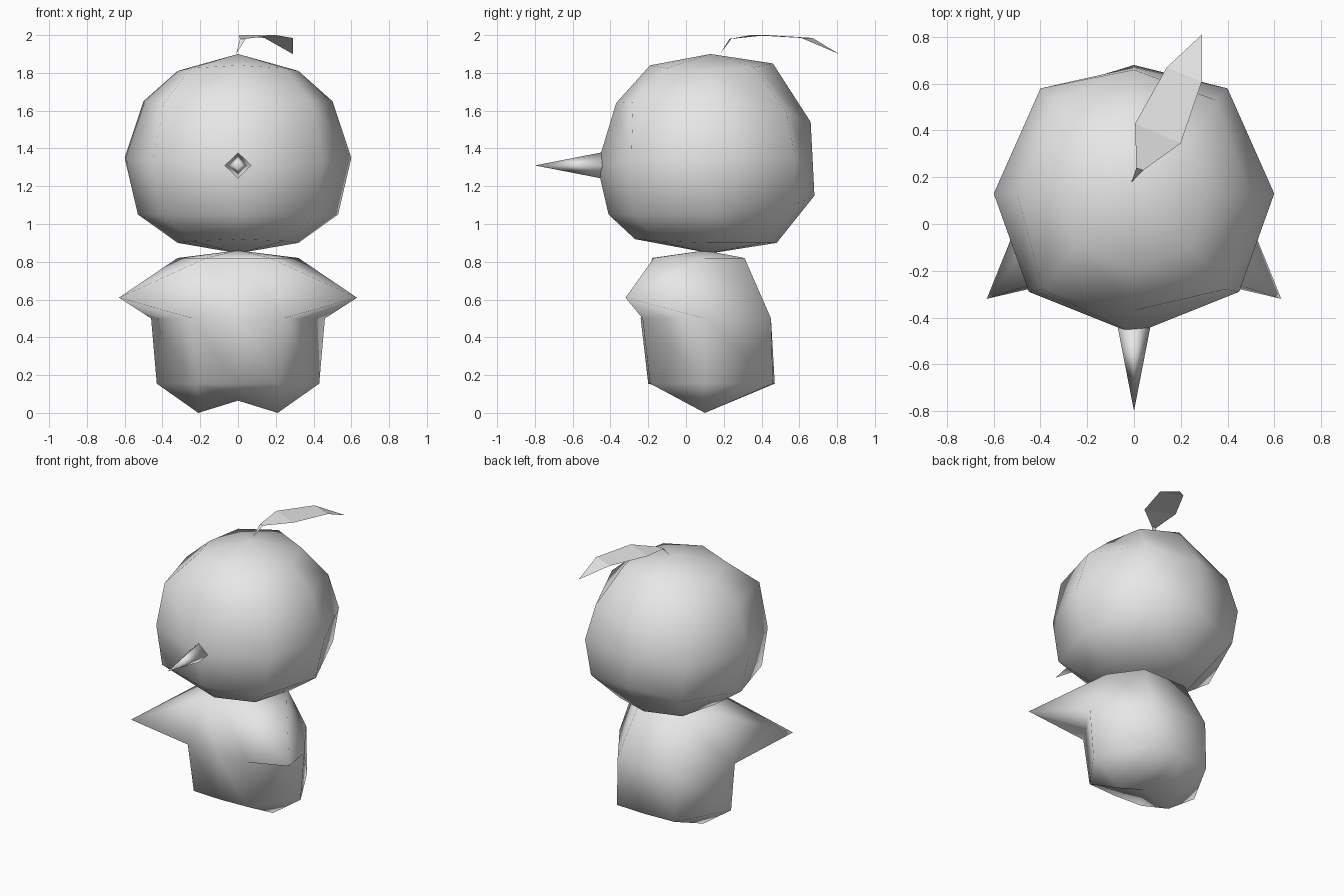
import bpy
import bmesh

# Remove the default cube only
default_cube = bpy.data.objects.get("Cube")
if default_cube:
    bpy.data.objects.remove(default_cube, do_unlink=True)

# One plain grey for everything
GREY = (0.8, 0.8, 0.8, 1.0)
material = bpy.data.materials.new("plain_grey")
material.use_nodes = True
material.diffuse_color = GREY
for node in material.node_tree.nodes:
    if node.type == 'BSDF_PRINCIPLED':
        node.inputs["Base Color"].default_value = GREY


def finish(name, bm, smooth=True, closed=True):
    """Turn a bmesh into a named, coloured object."""
    if closed:
        bmesh.ops.recalc_face_normals(bm, faces=bm.faces[:])
    for face in bm.faces:
        face.smooth = smooth
    mesh = bpy.data.meshes.new(name)
    bm.to_mesh(mesh)
    bm.free()
    mesh.materials.append(material)
    obj = bpy.data.objects.new(name, mesh)
    bpy.context.collection.objects.link(obj)
    return obj


def eight_sided_ring(bm, center_y, back, back_corner, side, front_corner, front):
    """Symmetric ring. back/front are (y, z), corners (x, y), side (x, z)."""
    back_z = (back[1] + side[1]) / 2
    front_z = (front[1] + side[1]) / 2
    half = [(*back_corner, back_z),
            (side[0], center_y, side[1]),
            (*front_corner, front_z)]
    mirrored = [(-x, y, z) for x, y, z in reversed(half)]
    points = [(0, *back)] + half + [(0, *front)] + mirrored
    return [bm.verts.new(p) for p in points]


def bridge(bm, lower, upper):
    """Join two rings with quads and return them in ring order."""
    count = len(lower)
    return [bm.faces.new((lower[i], lower[(i + 1) % count],
                          upper[(i + 1) % count], upper[i]))
            for i in range(count)]


def cap(bm, ring, point):
    """Close a ring with a fan around one point."""
    tip = bm.verts.new(point)
    for i, vert in enumerate(ring):
        bm.faces.new((vert, ring[(i + 1) % len(ring)], tip))


# Head: rings stacked from chin to crown
bm = bmesh.new()
HEAD_Y = 0.13
head_rings = [eight_sided_ring(bm, HEAD_Y, *row) for row in (
    ((0.48, 0.90), (0.25, 0.40), (0.32, 0.90), (0.25, -0.16), (-0.27, 0.92)),
    ((0.68, 1.15), (0.36, 0.57), (0.53, 1.05), (0.41, -0.28), (-0.41, 1.05)),
    ((0.67, 1.35), (0.40, 0.58), (0.60, 1.35), (0.45, -0.29), (-0.47, 1.31)),
    ((0.66, 1.54), (0.35, 0.53), (0.50, 1.65), (0.39, -0.28), (-0.37, 1.64)),
    ((0.46, 1.85), (0.25, 0.36), (0.32, 1.81), (0.25, -0.10), (-0.19, 1.84)),
)]
for lower, upper in zip(head_rings, head_rings[1:]):
    bridge(bm, lower, upper)
cap(bm, head_rings[0], (0, HEAD_Y, 0.845))
cap(bm, head_rings[-1], (0, HEAD_Y, 1.9))
finish("head", bm)

# Body: three rings, with arms and feet pulled out of it
bm = bmesh.new()
BODY_Y = 0.1
hips, waist, shoulders = [eight_sided_ring(bm, BODY_Y, *row) for row in (
    ((0.47, 0.155), (0.23, 0.46), (0.43, 0.155), (0.22, -0.19), (-0.2, 0.155)),
    ((0.45, 0.50), (0.23, 0.45), (0.46, 0.50), (0.24, -0.23), (-0.24, 0.50)),
    ((0.31, 0.82), (0.17, 0.31), (0.32, 0.82), (0.17, -0.17), (-0.18, 0.82)),
)]
bridge(bm, hips, waist)
chest = bridge(bm, waist, shoulders)
cap(bm, shoulders, (0, BODY_Y, 0.86))

# Arms: poke the front corner panels and pull the points outwards
for panel, sign in ((chest[2], 1), (chest[5], -1)):
    poked = bmesh.ops.poke(bm, faces=[panel])
    poked["verts"][0].co = (sign * 0.63, -0.32, 0.61)

# Feet: a low point on each side of a raised crotch
crotch = bm.verts.new((0, BODY_Y, 0.065))
back, front = hips[0], hips[4]
for sign, corners in ((1, hips[1:4]), (-1, hips[:4:-1])):
    back_corner, side, front_corner = corners
    foot = bm.verts.new((sign * 0.21, BODY_Y, 0))
    bm.faces.new((back_corner, side, foot))
    bm.faces.new((side, front_corner, foot))
    bm.faces.new((front_corner, front, crotch, foot))
    bm.faces.new((back, back_corner, foot, crotch))
finish("body", bm)

# Beak: a four-sided spike
bm = bmesh.new()
BEAK_Z = 1.31
SIZE = 0.07
base = [bm.verts.new((x * SIZE, -0.44, BEAK_Z + z * SIZE))
        for x, z in ((1, 0), (0, 1), (-1, 0), (0, -1))]
cap(bm, base, (0, -0.8, BEAK_Z))
bm.faces.new(base)
finish("beak", bm)

# Leaf: a bent sheet on a short stem
bm = bmesh.new()
stem = bm.verts.new((-0.01, 0.18, 1.9))
tip = bm.verts.new((0.29, 0.81, 1.9))
pairs = [(bm.verts.new(a), bm.verts.new(b)) for a, b in (
    ((0.01, 0.24, 1.98), (0.04, 0.23, 1.98)),
    ((0.005, 0.43, 2.0), (0.2, 0.345, 2.0)),
    ((0.14, 0.67, 1.985), (0.29, 0.61, 1.985)),
)]
bm.faces.new((stem, pairs[0][1], pairs[0][0]))
for (left_a, right_a), (left_b, right_b) in zip(pairs, pairs[1:]):
    bm.faces.new((left_a, right_a, right_b, left_b))
bm.faces.new((pairs[-1][0], pairs[-1][1], tip))
finish("leaf", bm, smooth=False, closed=False)
